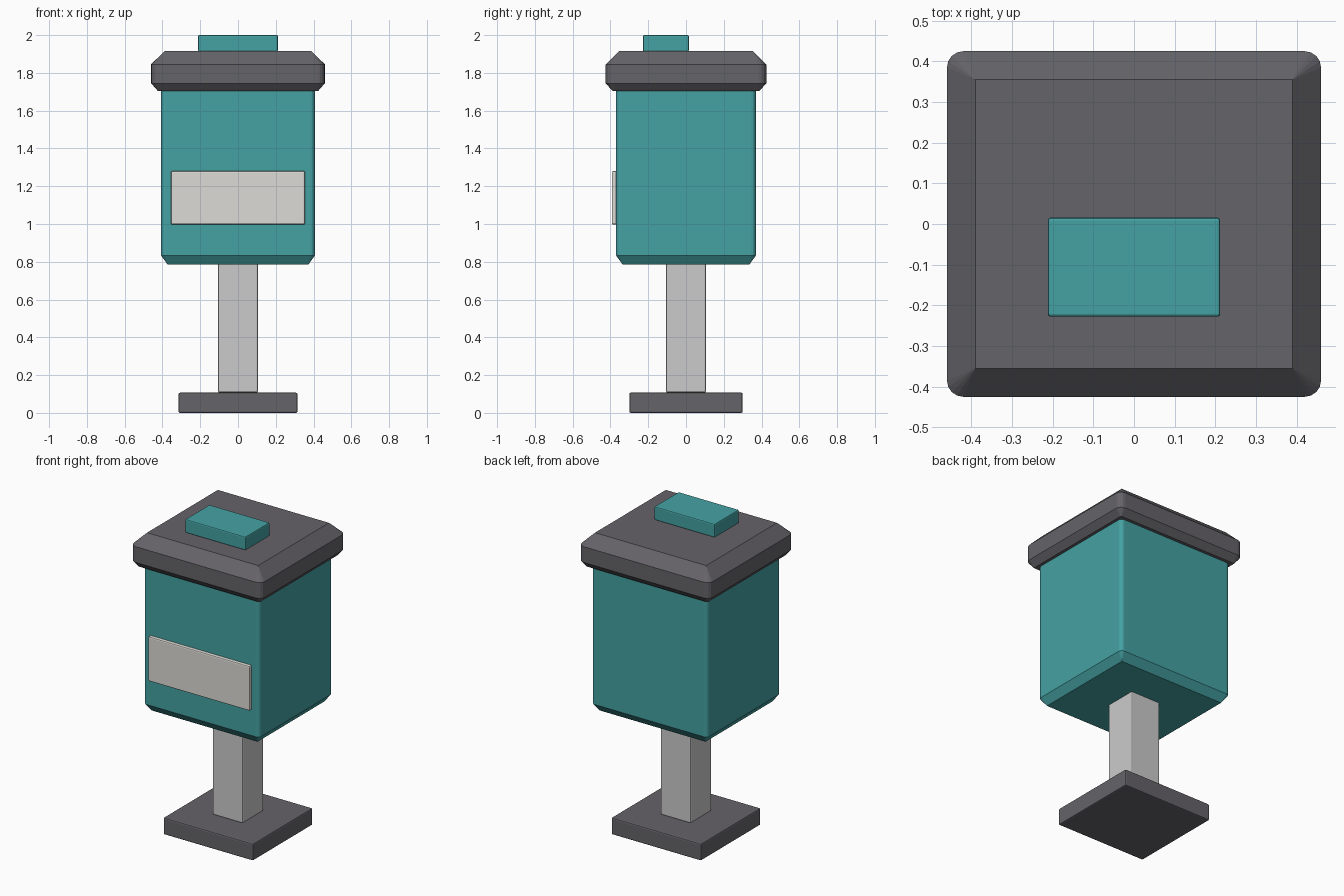
import bpy, bmesh, math

if "Cube" in bpy.data.objects:
    bpy.data.objects.remove(bpy.data.objects["Cube"])


def material(name, color):
    m = bpy.data.materials.new(name)
    m.diffuse_color = (*color, 1)
    m.use_nodes = True
    m.node_tree.nodes["Principled BSDF"].inputs["Base Color"].default_value = m.diffuse_color
    return m


TEAL = material("teal", (0.06, 0.36, 0.37))
DARK = material("dark", (0.13, 0.125, 0.14))
LIGHT = material("light", (0.58, 0.58, 0.6))
CREAM = material("cream", (0.72, 0.71, 0.67))


def finish(name, bm, mat):
    bmesh.ops.remove_doubles(bm, verts=bm.verts, dist=1e-5)
    bmesh.ops.recalc_face_normals(bm, faces=bm.faces)
    mesh = bpy.data.meshes.new(name)
    bm.to_mesh(mesh)
    bm.free()
    mesh.materials.append(mat)
    obj = bpy.data.objects.new(name, mesh)
    bpy.context.collection.objects.link(obj)
    return obj


def box(name, lo, hi, bevel, mat):
    bm = bmesh.new()
    bmesh.ops.create_cube(bm, size=1)
    for v in bm.verts:
        v.co = [(a + b) / 2 + c * (b - a) for a, b, c in zip(lo, hi, v.co)]
    obj = finish(name, bm, mat)
    mod = obj.modifiers.new("bevel", 'BEVEL')
    mod.width, mod.segments = bevel, 2
    return obj


def rounded_block(name, hx, hy, radius, profile, mat, segments=4):
    """Stack rounded rectangles; profile holds (inset, z) pairs, bottom to top."""
    bm = bmesh.new()
    rings = []
    for inset, z in profile:
        r = max(radius - inset, 0)
        cx, cy = hx - inset - r, hy - inset - r
        ring = []
        for q, (sx, sy) in enumerate(((1, 1), (-1, 1), (-1, -1), (1, -1))):
            for i in range(segments + 1):
                a = math.pi / 2 * (q + i / segments)
                ring.append(bm.verts.new((sx * cx + r * math.cos(a),
                                          sy * cy + r * math.sin(a), z)))
        rings.append(ring)
    n = len(rings[0])
    for low, high in zip(rings, rings[1:]):
        for i in range(n):
            j = (i + 1) % n
            bm.faces.new((low[i], low[j], high[j], high[i]))
    bm.faces.new(rings[0][::-1])
    bm.faces.new(rings[-1])
    return finish(name, bm, mat)


# Foot and post
box("base", (-0.315, -0.3, 0), (0.315, 0.3, 0.107), 0.008, DARK)
box("post", (-0.105, -0.105, 0.107), (0.105, 0.105, 0.8), 0.008, LIGHT)

# Bin body with chamfered underside
rounded_block("body", 0.407, 0.37, 0.025,
              [(0.035, 0.785), (0, 0.833), (0, 1.72)], TEAL)

# Overhanging lid, chamfered above and below
rounded_block("lid", 0.46, 0.425, 0.04,
              [(0.035, 1.705), (0, 1.745), (0, 1.845), (0.07, 1.915)], DARK)

# Lid handle block and front label plate
box("lid_handle", (-0.212, -0.228, 1.914), (0.212, 0.016, 2.0), 0.007, TEAL)
box("label_plate", (-0.355, -0.393, 0.997), (0.355, -0.365, 1.28), 0.007, CREAM)
